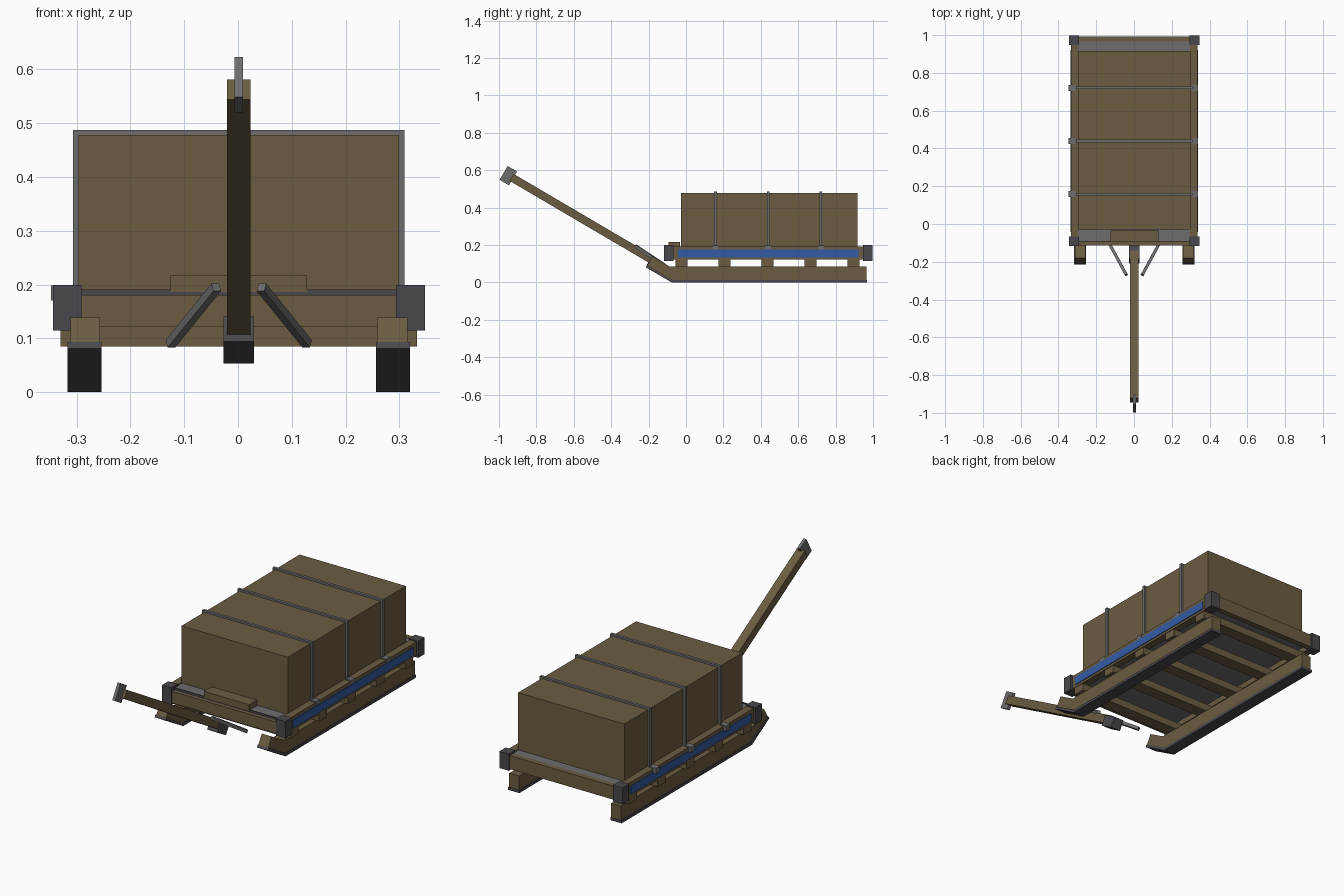
import bpy, bmesh, math
from mathutils import Vector, Matrix

if "Cube" in bpy.data.objects:
    bpy.data.objects.remove(bpy.data.objects["Cube"])

CX = 0.0015  # centre line of the sled


def material(name, rgb):
    m = bpy.data.materials.new(name)
    m.diffuse_color = (*rgb, 1)
    m.use_nodes = True
    m.node_tree.nodes["Principled BSDF"].inputs["Base Color"].default_value = m.diffuse_color
    return m


WOOD = material("brown_wood", (0.147, 0.107, 0.053))
STEEL = material("dark_steel", (0.066, 0.064, 0.073))
GREY = material("mid_grey", (0.155, 0.155, 0.158))
BLUE = material("blue_paint", (0.033, 0.105, 0.37))


def finish(bm, name, mat):
    bmesh.ops.recalc_face_normals(bm, faces=bm.faces)
    me = bpy.data.meshes.new(name)
    bm.to_mesh(me)
    bm.free()
    me.materials.append(mat)
    ob = bpy.data.objects.new(name, me)
    bpy.context.collection.objects.link(ob)
    return ob


def box(name, x, y, z, mat):
    """Box from (min, max) pairs; x is measured from the centre line."""
    bm = bmesh.new()
    size = Vector((x[1] - x[0], y[1] - y[0], z[1] - z[0]))
    mid = Vector((sum(x) / 2 + CX, sum(y) / 2, sum(z) / 2))
    bmesh.ops.create_cube(bm, size=1, matrix=Matrix.Translation(mid) @ Matrix.Diagonal((*size, 1)))
    return finish(bm, name, mat)


def bar(name, a, b, width, height, mat):
    """Rectangular bar running from a to b."""
    a, b = Vector(a), Vector(b)
    d = (b - a).normalized()
    side = d.cross(Vector((0, 0, 1))).normalized()
    up = side.cross(d)
    rot = Matrix((side, d, up)).transposed().to_4x4()
    mid = (a + b) / 2 + Vector((CX, 0, 0))
    bm = bmesh.new()
    bmesh.ops.create_cube(bm, size=1, matrix=Matrix.Translation(mid) @ rot
                          @ Matrix.Diagonal((width, (b - a).length, height, 1)))
    return finish(bm, name, mat)


def extrude_profile(name, pts, x0, x1, mat):
    """Side profile of (y, z) points extruded along x."""
    bm = bmesh.new()
    face = bm.faces.new([bm.verts.new((x0 + CX, y, z)) for y, z in pts])
    ext = bmesh.ops.extrude_face_region(bm, geom=[face])
    verts = [v for v in ext["geom"] if isinstance(v, bmesh.types.BMVert)]
    bmesh.ops.translate(bm, verts=verts, vec=(x1 - x0, 0, 0))
    return finish(bm, name, mat)


# Runners with upturned tips, and steel shoes beneath
runner = [(0.965, 0.013), (-0.073, 0.013), (-0.208, 0.092), (-0.18, 0.139), (-0.087, 0.085), (0.965, 0.085)]
shoe = [(0.967, 0), (-0.076, 0), (-0.215, 0.081), (-0.208, 0.093), (-0.072, 0.014), (0.967, 0.014)]
for s, side in ((-1, "left"), (1, "right")):
    extrude_profile(f"runner_{side}", runner, s * 0.258, s * 0.313, WOOD)
    extrude_profile(f"runner_shoe_{side}", shoe, s * 0.255, s * 0.318, STEEL)

# Cross beams
for i in range(5):
    y = -0.023 + i * 0.2295
    box(f"cross_beam_{i + 1}", (-0.331, 0.331), (y - 0.032, y + 0.032), (0.085, 0.123), WOOD)

# Deck and surrounding frame
box("deck", (-0.297, 0.297), (-0.09, 0.966), (0.15, 0.188), GREY)
box("deck_front_edge", (-0.297, 0.297), (-0.093, -0.089), (0.15, 0.191), STEEL)
box("front_rail", (-0.31, 0.31), (-0.114, -0.088), (0.122, 0.181), WOOD)
box("back_rail", (-0.31, 0.31), (0.965, 0.992), (0.122, 0.19), WOOD)
for s, side in ((-1, "left"), (1, "right")):
    box(f"side_rail_{side}", sorted((s * 0.296, s * 0.334)), (-0.1, 0.98), (0.122, 0.193), WOOD)
    box(f"side_stripe_{side}", sorted((s * 0.332, s * 0.338)), (-0.043, 0.922), (0.134, 0.176), BLUE)
    for y, end in ((-0.117, "front"), (0.947, "back")):
        box(f"corner_block_{end}_{side}", sorted((s * 0.292, s * 0.3455)), (y, y + 0.051),
            (0.115, 0.199), STEEL)

# Cargo crate, low front step and tie-down straps
box("crate", (-0.2975, 0.2975), (-0.028, 0.916), (0.186, 0.478), WOOD)
box("front_step", (-0.127, 0.127), (-0.094, -0.033), (0.186, 0.217), WOOD)
for i in range(3):
    y = 0.158 + i * 0.2815
    ys = (y - 0.007, y + 0.007)
    box(f"strap_top_{i + 1}", (-0.308, 0.308), ys, (0.476, 0.487), GREY)
    for s, side in ((-1, "left"), (1, "right")):
        box(f"strap_{side}_{i + 1}", sorted((s * 0.296, s * 0.308)), ys, (0.186, 0.487), GREY)
    for x, side in ((-0.3485, "left"), (0.3, "right")):
        box(f"strap_clip_{side}_{i + 1}", (x, x + 0.036), (y - 0.016, y + 0.016), (0.17, 0.198), GREY)

# Drawbar: angled pole, socket, hitch plate and braces
tip, root = Vector((0, -0.933, 0.562)), Vector((0, -0.15, 0.102))
d = (tip - root).normalized()
bar("drawbar_pole", root, tip, 0.044, 0.043, WOOD)
c = Vector((0, -0.16, 0.097))
bar("drawbar_socket", c - d * 0.041, c + d * 0.041, 0.056, 0.054, STEEL)
c = Vector((0, -0.95, 0.571))
bar("hitch_plate", c - d * 0.029, c + d * 0.029, 0.016, 0.086, GREY)
for s, side in ((-1, "left"), (1, "right")):
    bar(f"drawbar_brace_{side}", (s * 0.127, -0.113, 0.09), (s * 0.042, -0.27, 0.195), 0.016, 0.016, GREY)
